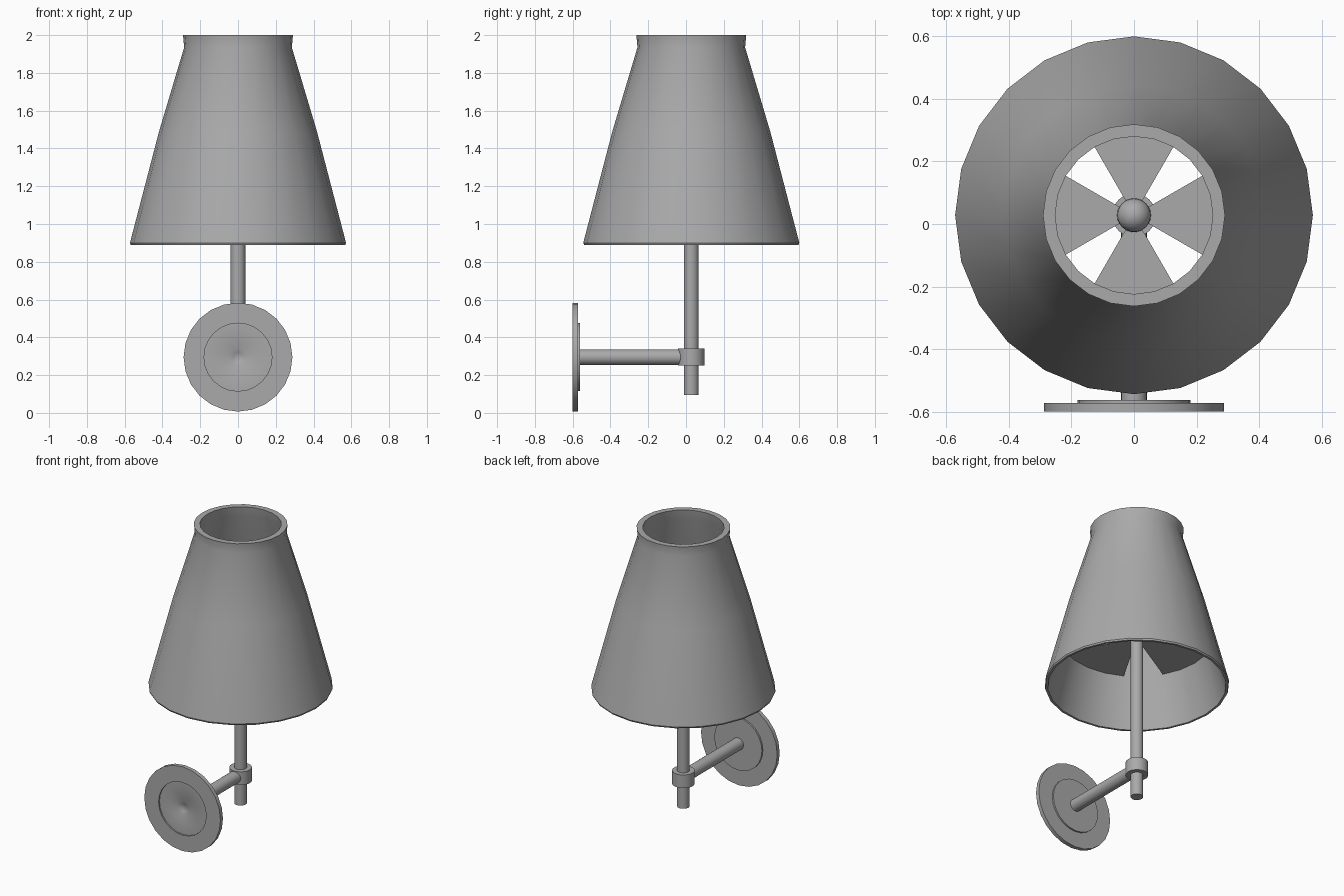
import bpy, bmesh, math

cube = bpy.data.objects.get("Cube")
if cube:
    bpy.data.objects.remove(cube, do_unlink=True)

AXIS_Y = 0.028      # lamp stem and shade axis
ARM_Z = 0.295       # height of the wall arm
SIDES = 24

grey = bpy.data.materials.new("plain_grey")
grey.use_nodes = True
colour = (0.4, 0.4, 0.4, 1)
grey.diffuse_color = colour
grey.node_tree.nodes["Principled BSDF"].inputs["Base Color"].default_value = colour


def finish(name, bm, location, along_y=False):
    """Turn a bmesh into a named, smooth-shaded object."""
    bmesh.ops.recalc_face_normals(bm, faces=bm.faces)
    mesh = bpy.data.meshes.new(name)
    bm.to_mesh(mesh)
    bm.free()
    mesh.materials.append(grey)
    obj = bpy.data.objects.new(name, mesh)
    bpy.context.collection.objects.link(obj)
    obj.location = location
    if along_y:
        obj.rotation_euler.x = -math.pi / 2
    bpy.ops.object.select_all(action='DESELECT')
    obj.select_set(True)
    bpy.context.view_layer.objects.active = obj
    bpy.ops.object.shade_smooth_by_angle(angle=math.radians(30))
    return obj


def lathe(name, profile, location, closed=False, along_y=False):
    """Revolve (radius, height) points about the local z axis."""
    bm = bmesh.new()
    points = profile + profile[:1] if closed else profile
    verts = [bm.verts.new((r, 0, h)) for r, h in points]
    edges = [bm.edges.new(pair) for pair in zip(verts, verts[1:])]
    bmesh.ops.spin(bm, geom=verts + edges, cent=(0, 0, 0), axis=(0, 0, 1),
                   angle=math.tau, steps=SIDES)
    bmesh.ops.remove_doubles(bm, verts=bm.verts, dist=0.0005)
    return finish(name, bm, location, along_y)


def rod(name, radius, start, end, location, along_y=False):
    return lathe(name, [(0, start), (radius, start), (radius, end), (0, end)],
                 location, along_y=along_y)


stem_base = (0, AXIS_Y, 0)
arm_base = (0, 0, ARM_Z)

# Shade: thin flared shell with a rolled band at each end
lathe("shade", [(0.568, 0.89), (0.572, 0.9), (0.418, 1.49), (0.285, 1.935),
                (0.291, 2.0), (0.252, 2.0), (0.262, 1.935), (0.402, 1.49),
                (0.537, 0.95), (0.553, 0.89)], stem_base, closed=True)

# Stem, its collar and the round finial
rod("stem", 0.039, 0.095, 1.24, stem_base)
rod("stem_collar", 0.07, 0.25, 0.34, stem_base)
bm = bmesh.new()
bmesh.ops.create_uvsphere(bm, u_segments=SIDES, v_segments=12, radius=0.054)
finish("finial", bm, (0, AXIS_Y, 1.25))

# Four wedge plates that carry the shade
for i, side in enumerate(("left", "back", "right", "front")):
    bm = bmesh.new()
    steps = [math.radians(90 * i - 30 + 15 * k) for k in range(5)]
    ring = [bm.verts.new((0.475 * math.cos(a), 0.475 * math.sin(a), 0)) for a in steps]
    wedge = bm.faces.new([bm.verts.new((0, 0, 0))] + ring)
    top = bmesh.ops.extrude_face_region(bm, geom=[wedge])["geom"]
    bmesh.ops.translate(bm, vec=(0, 0, 0.01),
                        verts=[v for v in top if isinstance(v, bmesh.types.BMVert)])
    finish("shade_support_" + side, bm, (0, AXIS_Y, 1.225))

# Stamped wall plate with a central dimple, and the arm to the collar
lathe("wall_plate", [(0, -0.575), (0.025, -0.58), (0.045, -0.59), (0.18, -0.59),
                     (0.18, -0.6), (0.288, -0.6), (0.288, -0.573), (0.18, -0.573),
                     (0.18, -0.562), (0, -0.562)], arm_base, along_y=True)
rod("wall_arm", 0.041, -0.57, AXIS_Y, arm_base, along_y=True)
